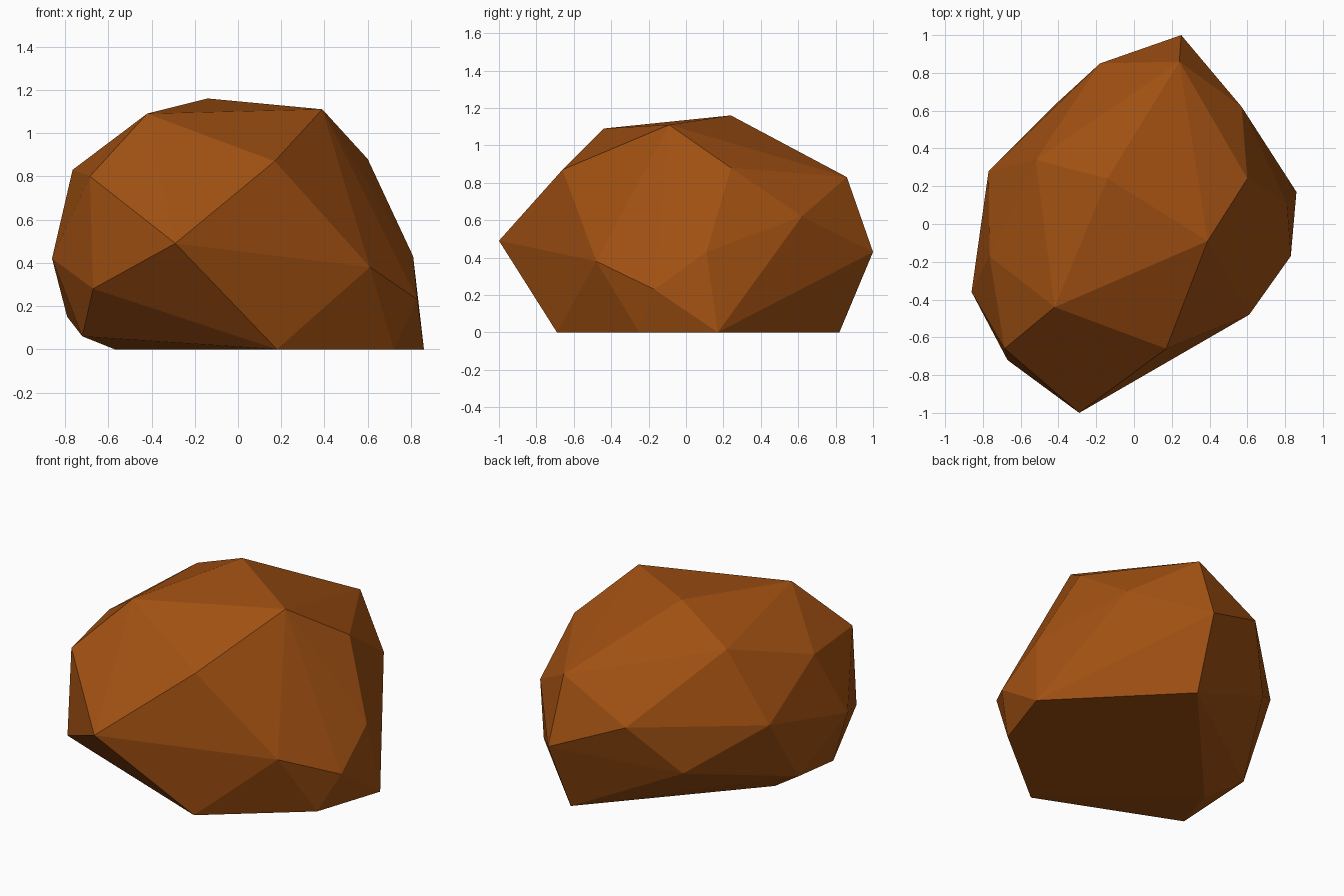
import bpy, bmesh

if "Cube" in bpy.data.objects:
    bpy.data.objects.remove(bpy.data.objects["Cube"])

# Corner points of the faceted boulder, from the crown down to the flat base
crown = [(-.42, -.44, 1.09), (-.14, .24, 1.16), (.39, -.09, 1.11), (-.52, .34, .99)]
shoulder = [(.17, -.66, .87), (.60, .24, .88), (.24, .86, .83), (-.765, -.17, .83),
            (-.685, -.66, .80), (.57, .62, .62), (-.18, .85, .605), (-.77, .28, .56)]
waist = [(-.29, -1, .49), (.25, 1, .43), (.81, .11, .43), (-.86, -.36, .42),
         (.61, -.48, .38), (-.42, .63, .30), (-.67, -.72, .28), (.83, -.17, .23)]
base = [(-.79, .02, .15), (-.72, -.42, .06), (-.57, -.06, 0), (.22, .82, 0),
        (.86, .17, 0), (.72, -.25, 0), (.18, -.69, 0)]

# Wrap the corners in a convex skin
bm = bmesh.new()
for p in crown + shoulder + waist + base:
    bm.verts.new(p)
hull = bmesh.ops.convex_hull(bm, input=bm.verts[:])
loose = [v for v in bm.verts if not v.link_faces]
bmesh.ops.delete(bm, geom=loose, context='VERTS')
bmesh.ops.recalc_face_normals(bm, faces=bm.faces[:])
mesh = bpy.data.meshes.new("rock")
bm.to_mesh(mesh)
bm.free()

# Single flat brown
brown = bpy.data.materials.new("rusty brown")
brown.diffuse_color = (.352, .08, .006, 1)
brown.use_nodes = True
brown.node_tree.nodes["Principled BSDF"].inputs["Base Color"].default_value = brown.diffuse_color
mesh.materials.append(brown)
rock = bpy.data.objects.new("rock", mesh)
bpy.context.collection.objects.link(rock)
